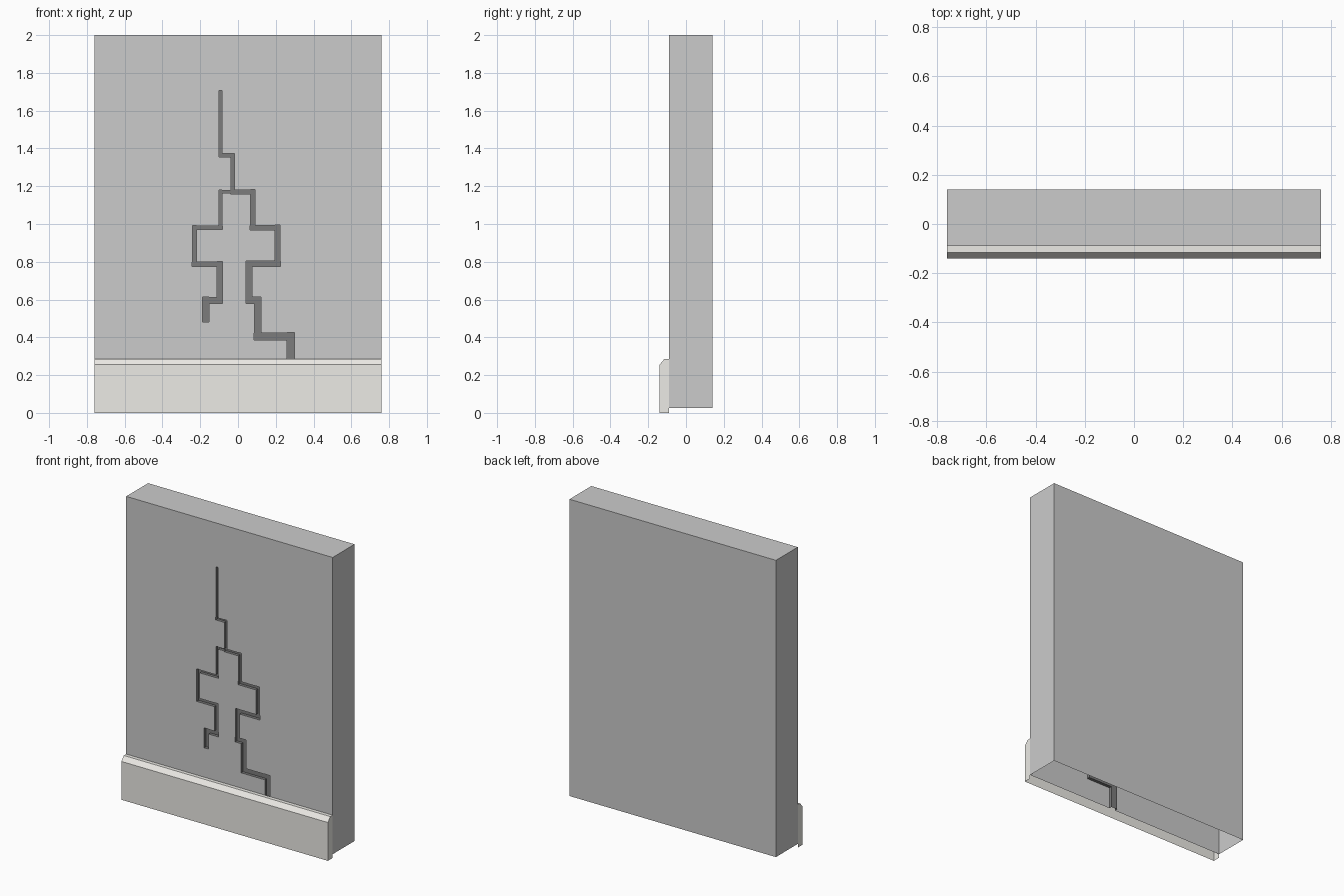
import bpy, bmesh

if "Cube" in bpy.data.objects:
    bpy.data.objects.remove(bpy.data.objects["Cube"])

HALF = 0.76          # half width of wall and skirting
FRONT, BACK = -0.09, 0.14
BOTTOM, TOP = 0.025, 2.0
GROOVE = 0.02        # crack depth


def material(name, rgb):
    mat = bpy.data.materials.new(name)
    mat.diffuse_color = (*rgb, 1)
    mat.use_nodes = True
    mat.node_tree.nodes["Principled BSDF"].inputs["Base Color"].default_value = mat.diffuse_color
    return mat


def add_box(bm, x0, x1, y0, y1, z0, z1):
    verts = bmesh.ops.create_cube(bm, size=1)["verts"]
    for v in verts:
        v.co = (x1 if v.co.x > 0 else x0,
                y1 if v.co.y > 0 else y0,
                z1 if v.co.z > 0 else z0)


def to_object(bm, name):
    mesh = bpy.data.meshes.new(name)
    bm.to_mesh(mesh)
    bm.free()
    obj = bpy.data.objects.new(name, mesh)
    bpy.context.collection.objects.link(obj)
    return obj


def add_crack(bm, points, w0, w1):
    """Stepped crack along (x, z) points, widening from w0 to w1."""
    n = len(points) - 1
    for i, ((xa, za), (xb, zb)) in enumerate(zip(points, points[1:])):
        h = (w0 + (w1 - w0) * i / (n - 1)) / 2
        add_box(bm, min(xa, xb) - h, max(xa, xb) + h, FRONT - 0.04, FRONT + GROOVE,
                min(za, zb) - h, max(za, zb) + h)


# Crack cutter: main crack and left branch
bm = bmesh.new()
add_crack(bm, [(-.092, 1.70), (-.092, 1.363), (-.028, 1.363), (-.028, 1.17), (.077, 1.17),
               (.077, .98), (.209, .98), (.209, .789), (.059, .789), (.059, .597),
               (.104, .597), (.104, .405), (.28, .405), (.28, .19), (.10, .19), (.10, 0)],
          .016, .043)
add_crack(bm, [(-.03, 1.171), (-.092, 1.171), (-.092, .98), (-.23, .98), (-.23, .787),
               (-.097, .787), (-.097, .596), (-.17, .596), (-.17, .497)], .014, .034)
cutter = to_object(bm, "crack_cutter")
cutter.hide_render = True

# Wall slab with the crack carved into its front
bm = bmesh.new()
add_box(bm, -HALF, HALF, FRONT, BACK, BOTTOM, TOP)
wall = to_object(bm, "wall")
mod = wall.modifiers.new("carve", "BOOLEAN")
mod.operation = "DIFFERENCE"
mod.solver = "EXACT"
mod.use_self = True
mod.object = cutter
deps = bpy.context.evaluated_depsgraph_get()
carved = bpy.data.meshes.new_from_object(wall.evaluated_get(deps))
wall.modifiers.clear()
wall.data = carved
bpy.data.objects.remove(cutter)

# Open underside and dark crack surfaces
carved.materials.clear()
carved.materials.append(material("wall_grey", (0.8, 0.8, 0.8)))
carved.materials.append(material("crack_dark", (0.2, 0.2, 0.2)))
bm = bmesh.new()
bm.from_mesh(carved)
under = [f for f in bm.faces if all(v.co.z < BOTTOM + 0.001 for v in f.verts)]
bmesh.ops.delete(bm, geom=under, context="FACES")
for f in bm.faces:
    in_groove = all(abs(v.co.x) < 0.7 and v.co.y < 0 for v in f.verts)
    on_front = all(abs(v.co.y - FRONT) < 0.001 for v in f.verts)
    f.material_index = 1 if in_groove and not on_front else 0
bm.to_mesh(carved)
bm.free()

# Skirting board: chamfered profile with end caps, open below and behind
profile = [(FRONT, 0.285), (-0.115, 0.285), (-0.14, 0.255), (-0.14, 0), (FRONT, 0)]
bm = bmesh.new()
left, right = [[bm.verts.new((x, y, z)) for y, z in profile] for x in (-HALF, HALF)]
for i in range(3):
    bm.faces.new((left[i], left[i + 1], right[i + 1], right[i]))
bm.faces.new(left[::-1])
bm.faces.new(right)
bmesh.ops.recalc_face_normals(bm, faces=bm.faces)
skirting = to_object(bm, "skirting_board")
skirting.data.materials.append(material("skirting_warm_white", (0.84, 0.83, 0.79)))
